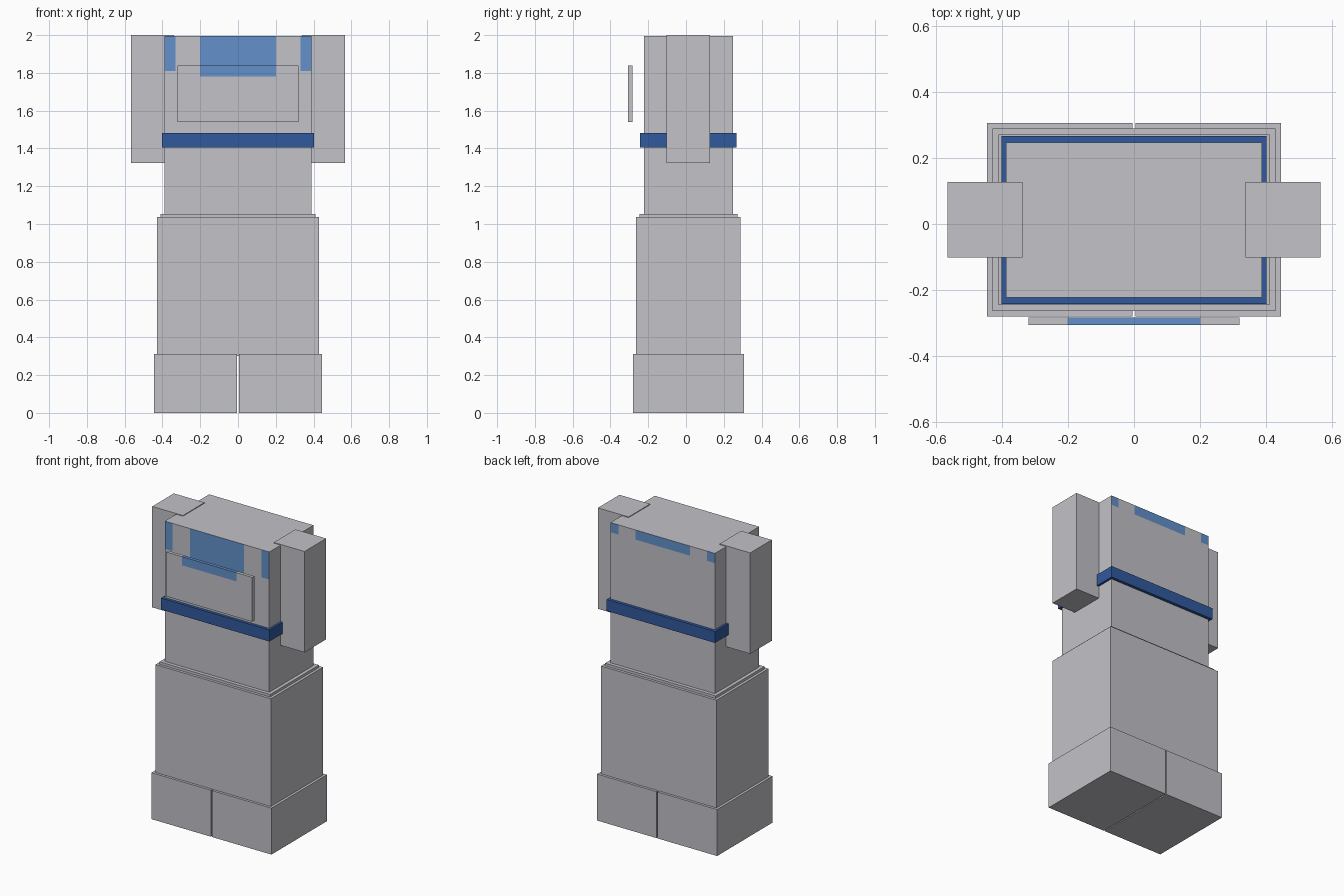
import bpy, bmesh
from mathutils import Vector

cube = bpy.data.objects.get("Cube")
if cube:
    bpy.data.objects.remove(cube, do_unlink=True)


def make_material(name, rgb):
    mat = bpy.data.materials.new(name)
    mat.use_nodes = True
    mat.diffuse_color = (*rgb, 1)
    mat.node_tree.nodes["Principled BSDF"].inputs["Base Color"].default_value = (*rgb, 1)
    return mat


grey = make_material("light_grey", (0.54, 0.54, 0.58))
sky = make_material("sky_blue", (0.125, 0.28, 0.60))
navy = make_material("deep_blue", (0.03, 0.10, 0.34))

MID_Y = 0.0125  # depth centre of the stacked blocks


def box(name, x, y, z, mats, cuts_x=(), cuts_z=(), rule=None):
    """Box from (min, max) ranges, optionally cut by planes and painted by a rule."""
    bm = bmesh.new()
    bmesh.ops.create_cube(bm, size=1)
    lo, hi = Vector((x[0], y[0], z[0])), Vector((x[1], y[1], z[1]))
    bmesh.ops.scale(bm, vec=hi - lo, verts=bm.verts)
    bmesh.ops.translate(bm, vec=(lo + hi) / 2, verts=bm.verts)
    planes = [((c, 0, 0), (1, 0, 0)) for c in cuts_x] + [((0, 0, c), (0, 0, 1)) for c in cuts_z]
    for co, no in planes:
        bmesh.ops.bisect_plane(bm, geom=bm.verts[:] + bm.edges[:] + bm.faces[:],
                               plane_co=co, plane_no=no)
    bm.normal_update()
    if rule:
        for face in bm.faces:
            face.material_index = int(rule(face.normal, face.calc_center_median()))
    mesh = bpy.data.meshes.new(name)
    bm.to_mesh(mesh)
    bm.free()
    for mat in mats:
        mesh.materials.append(mat)
    obj = bpy.data.objects.new(name, mesh)
    bpy.context.collection.objects.link(obj)
    return obj


def block(name, half_x, half_y, z, mats, **paint):
    """Box centred on the body axis."""
    return box(name, (-half_x, half_x), (MID_Y - half_y, MID_Y + half_y), z, mats, **paint)


# Painted patches on the front and back of the head
CENTRE, CORNER = 0.202, 0.33
FRONT_CENTRE, FRONT_CORNER, BACK = 1.78, 1.81, 1.93


def head_patch(normal, c):
    if abs(normal.y) < 0.5 or CENTRE < abs(c.x) < CORNER:
        return False
    if normal.y > 0:
        return c.z > BACK
    return c.z > (FRONT_CENTRE if abs(c.x) < CENTRE else FRONT_CORNER)


def panel_patch(normal, c):
    return abs(c.x) < CENTRE and c.z > FRONT_CENTRE


# Head and torso, belt, collar and legs
block("torso", 0.388, 0.235, (1.04, 1.995), [grey, sky],
      cuts_x=(-CORNER, -CENTRE, CENTRE, CORNER),
      cuts_z=(FRONT_CENTRE, FRONT_CORNER, BACK), rule=head_patch)
block("belt", 0.403, 0.255, (1.405, 1.482), [navy])
block("collar", 0.411, 0.259, (1.03, 1.053), [grey])
block("legs", 0.429, 0.277, (0.30, 1.036), [grey])

# Floating face panel
box("face_panel", (-0.32, 0.32), (-0.306, -0.284), (1.54, 1.838), [grey, sky],
    cuts_x=(-CENTRE, CENTRE), cuts_z=(FRONT_CENTRE,), rule=panel_patch)

# Paired feet and arms
for side, s in (("left", 1), ("right", -1)):
    for part, inner, outer, half_y, z in (("foot", 0.004, 0.446, 0.294, (0, 0.312)),
                                          ("arm", 0.338, 0.566, 0.1145, (1.322, 2.0))):
        box(f"{side}_{part}", sorted((s * inner, s * outer)),
            (MID_Y - half_y, MID_Y + half_y), z, [grey])
